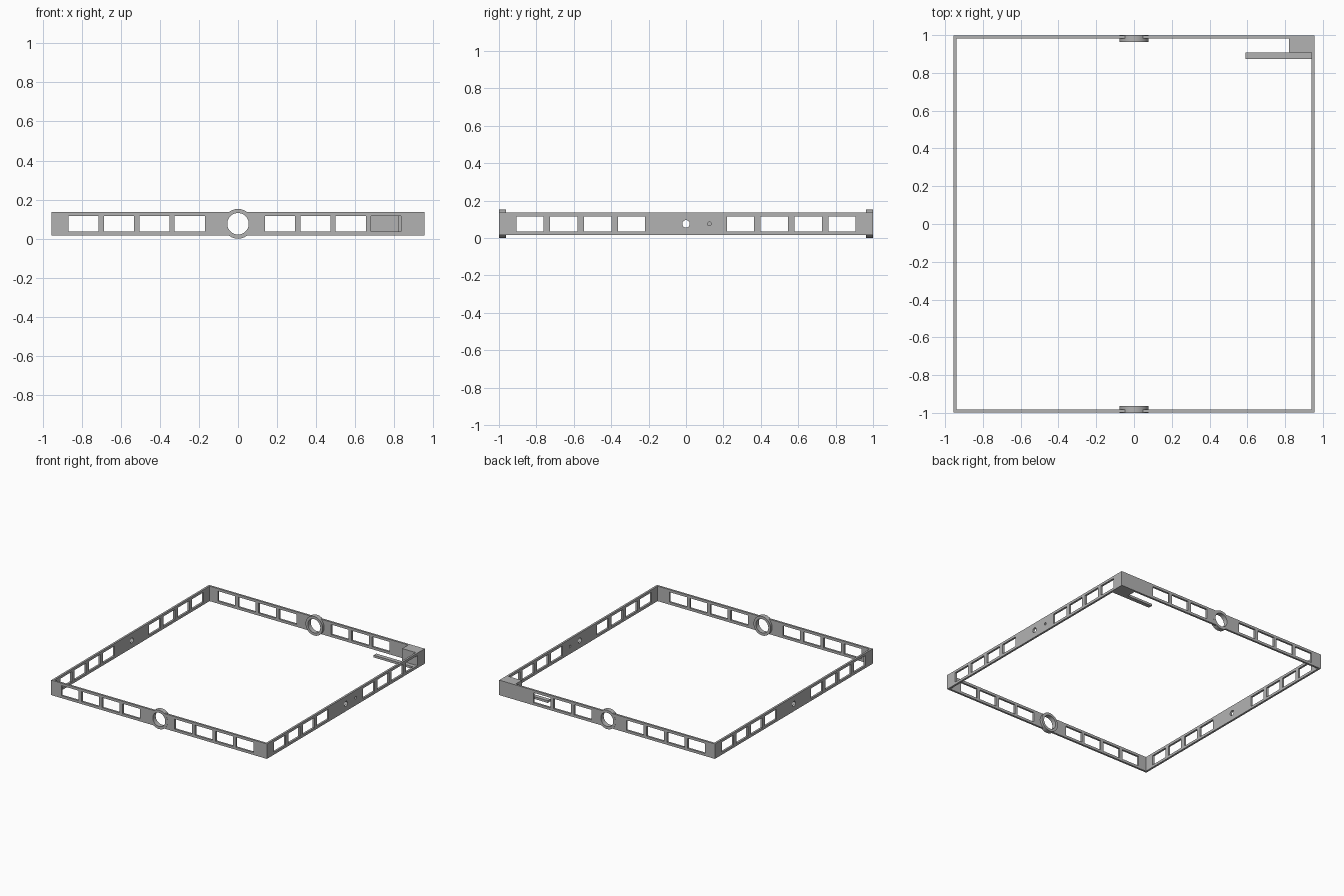
import bpy, bmesh
from math import cos, sin, pi, radians
from mathutils import Matrix

if "Cube" in bpy.data.objects:
    bpy.data.objects.remove(bpy.data.objects["Cube"])

grey = bpy.data.materials.new("plain grey")
grey.use_nodes = True
grey.diffuse_color = (0.45, 0.45, 0.45, 1)
grey.node_tree.nodes["Principled BSDF"].inputs["Base Color"].default_value = grey.diffuse_color

HALF_X, HALF_Y, WALL = 0.956, 1.0, 0.016
MID_Z, HALF_H, WIN_H = 0.076, 0.06, 0.04
BOTTOM = MID_Z - HALF_H


def rect(x0, x1, h):
    return [(x0, -h), (x1, -h), (x1, h), (x0, h)]


def circle(x, r, n=48):
    return [(x + r * cos(2 * pi * i / n), r * sin(2 * pi * i / n)) for i in range(n)]


def add_object(name, mesh):
    obj = bpy.data.objects.new(name, mesh)
    bpy.context.collection.objects.link(obj)
    mesh.materials.clear()
    mesh.materials.append(grey)
    return obj


def panel(name, loops, depth, location, turn=0):
    """Upright plate: the first loop is its outline, the others are holes."""
    curve = bpy.data.curves.new(name, "CURVE")
    curve.dimensions = "2D"
    curve.fill_mode = "BOTH"
    curve.extrude = depth / 2
    for loop in loops:
        spline = curve.splines.new("POLY")
        spline.points.add(len(loop) - 1)
        for point, (x, y) in zip(spline.points, loop):
            point.co = (x, y, 0, 1)
        spline.use_cyclic_u = True
        spline.use_smooth = False
    helper = bpy.data.objects.new(name + " outline", curve)
    bpy.context.collection.objects.link(helper)
    graph = bpy.context.evaluated_depsgraph_get()
    mesh = bpy.data.meshes.new_from_object(helper.evaluated_get(graph))
    bpy.data.objects.remove(helper)
    mesh.transform(Matrix.Translation(location) @ Matrix.Rotation(radians(turn), 4, "Z")
                   @ Matrix.Rotation(radians(90), 4, "X"))
    bm = bmesh.new()
    bm.from_mesh(mesh)
    bmesh.ops.remove_doubles(bm, verts=bm.verts, dist=1e-5)
    bmesh.ops.recalc_face_normals(bm, faces=bm.faces)
    bm.to_mesh(mesh)
    bm.free()
    mesh.name = name
    return add_object(name, mesh)


def box(name, low, high):
    bm = bmesh.new()
    bmesh.ops.create_cube(bm, size=1)
    for v in bm.verts:
        v.co = [a + (c + 0.5) * (b - a) for a, b, c in zip(low, high, v.co)]
    mesh = bpy.data.meshes.new(name)
    bm.to_mesh(mesh)
    bm.free()
    return add_object(name, mesh)


def windows(start, step, width, count=4):
    return [rect(start + i * step, start + i * step + width, WIN_H) for i in range(count)]


# Front and back walls; the back one stays solid beside the bracket
for name, side, right_count in (("front", -1, 4), ("back", 1, 3)):
    loops = [rect(-HALF_X, HALF_X, HALF_H), circle(0, 0.0555)]
    loops += windows(-0.867, 0.181, 0.154) + windows(0.138, 0.181, 0.154, right_count)
    panel(name + "_wall", loops, WALL, (0, side * (HALF_Y - 0.001 - WALL / 2), MID_Z))

    # Round port set into the wall
    ring = panel(name + "_ring", [circle(0, 0.076, 64), circle(0, 0.055, 64)], 0.037,
                 (0, side * (HALF_Y - 0.0185), MID_Z))
    bpy.ops.object.select_all(action="DESELECT")
    ring.select_set(True)
    bpy.context.view_layer.objects.active = ring
    bpy.ops.object.shade_smooth_by_angle(angle=radians(30))

# Side walls; only the left one has the extra pin hole
inner = HALF_Y - 0.001 - WALL
for name, side in (("left", 1), ("right", -1)):
    loops = [rect(-inner, inner, HALF_H), circle(0, 0.02, 24)]
    loops += windows(-0.907, 0.181, 0.146) + windows(0.218, 0.181, 0.146)
    if side > 0:
        loops.append(circle(0.125, 0.01, 16))
    panel(name + "_wall", loops, WALL, (side * (HALF_X - WALL / 2), 0, MID_Z), turn=90)

# Corner bracket: block against the back wall and a flat arm below it
box("bracket_block", (0.82, 0.907, BOTTOM), (HALF_X - WALL, inner, MID_Z + HALF_H))
box("bracket_arm", (0.59, 0.874, BOTTOM), (HALF_X - WALL, 0.907, BOTTOM + 0.018))
